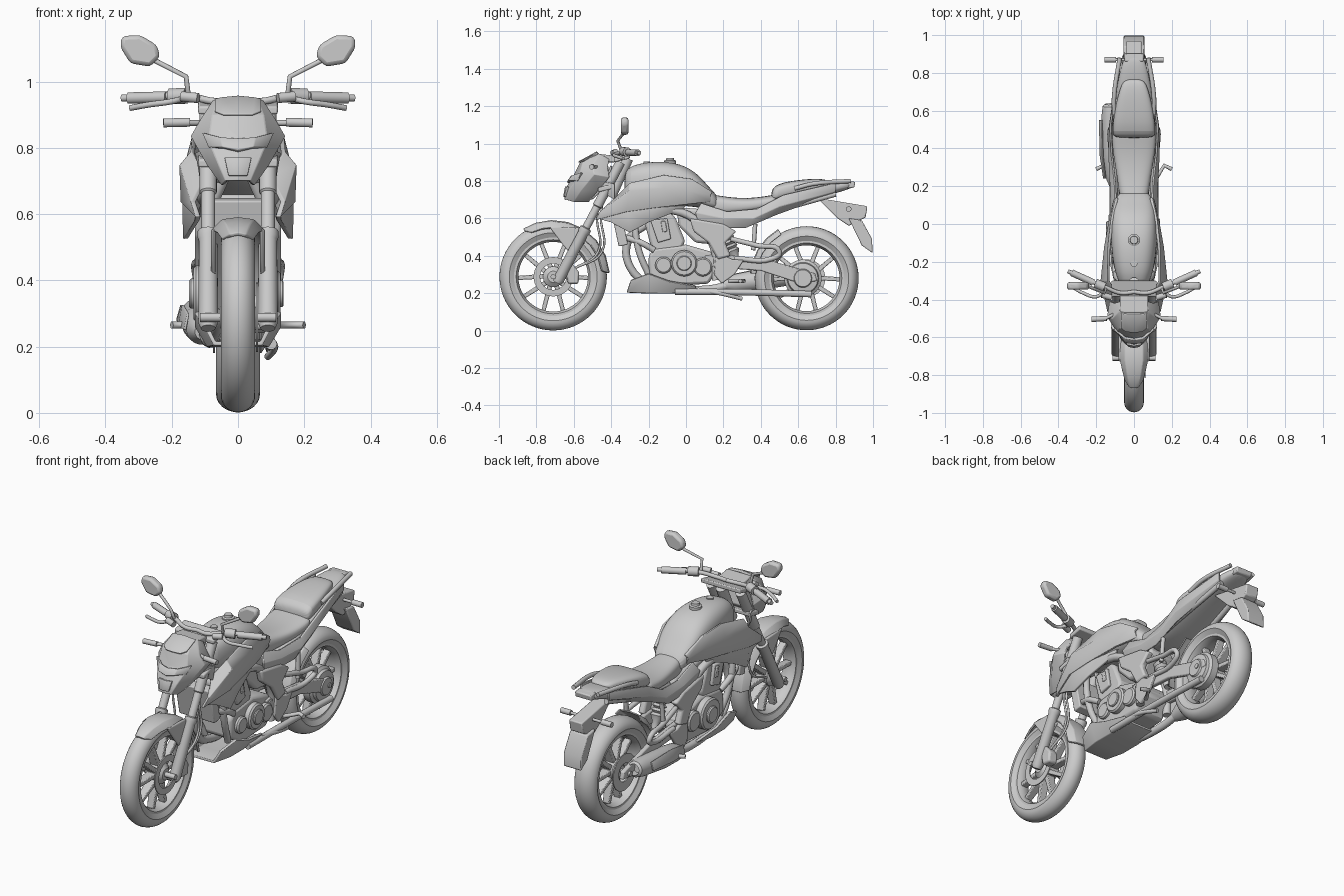
import bpy, bmesh
from math import sin, cos, radians, pi
from mathutils import Vector


def finish(name, bm, mirror=False, solid=0, bevel=0, sub=0):
    bmesh.ops.remove_doubles(bm, verts=bm.verts, dist=1e-5)
    bmesh.ops.recalc_face_normals(bm, faces=bm.faces)
    me = bpy.data.meshes.new(name)
    bm.to_mesh(me)
    bm.free()
    ob = bpy.data.objects.new(name, me)
    bpy.context.collection.objects.link(ob)
    if mirror:
        ob.modifiers.new("Mirror", 'MIRROR')
    if solid:
        m = ob.modifiers.new("Solidify", 'SOLIDIFY')
        m.thickness, m.offset = solid, 0
    if bevel:
        m = ob.modifiers.new("Bevel", 'BEVEL')
        m.width, m.segments, m.limit_method = bevel, 2, 'ANGLE'
    if sub:
        ob.modifiers.new("Subdivision", 'SUBSURF').levels = sub
    return ob


def slab(name, pts, lo, hi, axis='x', bevel=.006, mirror=False):
    """Extruded outline: (y,z) along x, or (x,z) along y."""
    bm = bmesh.new()
    at = lambda p, d: (d, p[0], p[1]) if axis == 'x' else (p[0], d, p[1])
    a = [bm.verts.new(at(p, lo)) for p in pts]
    b = [bm.verts.new(at(p, hi)) for p in pts]
    bm.faces.new(a)
    bm.faces.new(b[::-1])
    for i in range(len(pts)):
        j = (i + 1) % len(pts)
        bm.faces.new((a[i], a[j], b[j], b[i]))
    return finish(name, bm, mirror, bevel=bevel)


def skin(name, rails, solid=.012, mirror=True, bevel=.003):
    """Sheet panel spanned between rails of equal length."""
    bm = bmesh.new()
    v = [[bm.verts.new(p) for p in r] for r in rails]
    for r, s in zip(v, v[1:]):
        for i in range(len(r) - 1):
            bm.faces.new((r[i], r[i + 1], s[i + 1], s[i]))
    return finish(name, bm, mirror, solid, bevel)


def loft(name, secs, power=.7, n=20):
    """Body along y from sections (y, half width, z low, z high)."""
    bm = bmesh.new()
    se = lambda c: (abs(c) ** power) * (1 if c > 0 else -1)
    rings = []
    for y, w, z0, z1 in secs:
        rings.append([bm.verts.new((w * se(cos(2 * pi * k / n)), y,
                      (z0 + z1) / 2 + (z1 - z0) / 2 * se(sin(2 * pi * k / n)))) for k in range(n)])
    for r, s in zip(rings, rings[1:]):
        for k in range(n):
            bm.faces.new((r[k], r[(k + 1) % n], s[(k + 1) % n], s[k]))
    bm.faces.new(rings[0])
    bm.faces.new(rings[-1])
    return finish(name, bm, sub=2)


def turned(name, p, d, prof, steps=32, closed=False, mirror=False):
    """Lathe (distance, radius) profile about the axis from p along d."""
    bm = bmesh.new()
    q = Vector((1, 0, 0)).rotation_difference(Vector(d))
    rings = [[bm.verts.new(Vector(p) + q @ Vector((a, r * cos(2 * pi * k / steps), r * sin(2 * pi * k / steps))))
              for k in range(steps)] for a, r in prof]
    pairs = list(zip(rings, rings[1:])) + ([(rings[-1], rings[0])] if closed else [])
    for r, s in pairs:
        for k in range(steps):
            bm.faces.new((r[k], r[(k + 1) % steps], s[(k + 1) % steps], s[k]))
    bmesh.ops.dissolve_degenerate(bm, dist=1e-6, edges=bm.edges)
    return finish(name, bm, mirror)


def disc(name, x0, x1, y, z, r):
    w = x1 - x0
    c = min(.008, abs(w) / 3)
    return turned(name, (x0, y, z), (1, 0, 0),
                  [(0, 0), (0, r), (w - (c if w > 0 else -c), r), (w, r - c), (w, 0)])


def tube(name, pts, r, mirror=False, smooth=True):
    cu = bpy.data.curves.new(name, 'CURVE')
    cu.dimensions, cu.bevel_depth, cu.bevel_resolution, cu.use_fill_caps = '3D', r, 3, True
    cu.resolution_u = 6
    s = cu.splines.new('BEZIER')
    s.bezier_points.add(len(pts) - 1)
    for b, p in zip(s.bezier_points, pts):
        b.co = p
        b.handle_left_type = b.handle_right_type = 'AUTO' if smooth else 'VECTOR'
    ob = bpy.data.objects.new(name, cu)
    bpy.context.collection.objects.link(ob)
    if mirror:
        ob.modifiers.new("Mirror", 'MIRROR')
    return ob


def wheel(name, y, z, R, w, ri):
    rc = ri + .025
    arc = [(w * sin(radians(t)), rc + (R - rc) * cos(radians(t))) for t in range(-90, 91, 15)]
    turned(name + "_tyre", (0, y, z), (1, 0, 0), [(-w * .75, ri)] + arc + [(w * .75, ri)], 64, True)
    h = w * .75
    turned(name + "_rim", (0, y, z), (1, 0, 0), [(-h, ri + .006), (-h, ri - .012), (-h * .5, ri - .024),
           (h * .5, ri - .024), (h, ri - .012), (h, ri + .006)], 64, True)
    turned(name + "_hub", (-.055, y, z), (1, 0, 0), [(0, 0), (0, .03), (.02, .055), (.09, .055), (.11, .03), (.11, 0)])
    bm = bmesh.new()
    for i in range(10):
        side = 1 if i % 2 else -1
        a0, a1 = (radians(72 * (i // 2) + 90 + side * o) for o in (13, 20))
        v = []
        for a, r, t, hw in ((a0, .04, .013, .027), (a1, ri - .015, .011, .018)):
            u, n = Vector((0, cos(a), sin(a))), Vector((0, -sin(a), cos(a)))
            v.append([bm.verts.new(Vector((sx * hw, y, z)) + u * r + n * (sn * t))
                      for sx, sn in ((-1, -1), (1, -1), (1, 1), (-1, 1))])
        for k in range(4):
            bm.faces.new((v[0][k], v[0][(k + 1) % 4], v[1][(k + 1) % 4], v[1][k]))
    finish(name + "_spokes", bm, bevel=.004)


# wheels, brakes, final drive
FY, FZ, RY, RZ = -.71, .288, .645, .28
wheel("front_wheel", FY, FZ, .287, .052, .21)
wheel("rear_wheel", RY, RZ, .278, .066, .2)
turned("front_brake_disc", (.055, FY, FZ), (1, 0, 0), [(0, .07), (0, .105), (.006, .105), (.006, .07)], 40, True)
turned("rear_brake_disc", (-.075, RY, RZ), (1, 0, 0), [(0, .05), (0, .1), (.006, .1), (.006, .05)], 40, True)
slab("front_caliper", [(-.65, .34), (-.61, .36), (-.57, .31), (-.575, .25), (-.63, .25)], .045, .1, bevel=.01)
turned("rear_drum", (.03, RY - .02, RZ), (1, 0, 0), [(0, 0), (0, .1), (.04, .1), (.05, .085), (.065, .08), (.07, .05), (.08, .045), (.08, 0)])
for n, y, z in (("front_axle", FY, FZ), ("rear_axle", RY, RZ)):
    tube(n, [(-.115, y, z), (.115, y, z)], .014)

# front fork
F0, F1 = Vector((.09, -.69, .255)), Vector((.09, -.345, .91))
turned("fork_leg", F0, F1 - F0, [(0, 0), (0, .022), (.02, .03), (.30, .028), (.31, .032), (.33, .032),
       (.335, .021), (.46, .021), (.465, .026), (.73, .026), (.73, 0)], 24, mirror=True)
for n, z, y in (("lower_yoke", .74, -.435), ("upper_yoke", .9, -.35)):
    slab(n, [(y - .035, z), (y + .05, z + .02), (y + .05, z + .045), (y - .035, z + .025)], -.12, .12)
tube("steering_stem", [(0, -.40, .72), (0, -.31, .92)], .03)
for i in range(2):
    tube(f"front_hose_{i}", [(.07, -.40, .88), (.08, -.455 - i * .02, .62), (.08, -.45 - i * .02, .42), (.075, -.6, .33)], .006, i == 0)

# front mudguard
A = [122, 108, 92, 75, 58, 40, 22, 4]
arc = lambda y, z, x, R, an: [(x, y + R * cos(radians(a)), z + R * sin(radians(a))) for a in an]
tip = lambda rail, k: [(rail[0][0] * k,) + rail[0][1:], (rail[1][0] * (k + 1) / 2,) + rail[1][1:]] + rail[2:]
skin("front_mudguard", [arc(FY, FZ, 0, .297, A), tip(arc(FY, FZ, .045, .291, A), .5),
                        tip(arc(FY, FZ, .075, .262, [a * .93 + 3 for a in A]), .6)])
slab("mudguard_stay", [(-.73, .555), (-.57, .55), (-.54, .47), (-.61, .40), (-.66, .46)], .066, .082, mirror=True)

# handlebar and controls
tube("handlebar", [(0, -.36, .94), (.07, -.365, .94), (.15, -.335, .955), (.35, -.25, .95)], .011, True)
tube("grip", [(.215, -.31, .953), (.33, -.258, .95)], .018, True)
tube("switch_block", [(.155, -.335, .957), (.205, -.314, .955)], .025, True)
tube("brake_reservoir", [(.12, -.39, .95), (.17, -.375, .955)], .016, True)
tube("lever", [(.16, -.36, .95), (.2, -.385, .94), (.27, -.365, .93), (.325, -.335, .92)], .009, True)
tube("mirror_stem", [(.15, -.345, .96), (.157, -.365, 1.015), (.245, -.33, 1.06), (.29, -.33, 1.09)], .008, True, False)
slab("mirror_head", [(.235, 1.075), (.245, 1.11), (.295, 1.14), (.35, 1.137), (.356, 1.105), (.325, 1.055), (.265, 1.045)],
     -.348, -.308, 'y', .012, True)
slab("instrument_panel", [(-.49, .90), (-.47, .945), (-.38, .935), (-.38, .90)], -.075, .075)

# headlight cowl
skin("headlight_cowl", [
    [(0, -.47, .95), (0, -.56, .90), (0, -.595, .83), (0, -.635, .765), (0, -.645, .70)],
    [(.055, -.47, .947), (.075, -.55, .895), (.085, -.57, .82), (.06, -.615, .76), (.035, -.638, .70)],
    [(.072, -.46, .94), (.11, -.50, .88), (.137, -.49, .835), (.088, -.56, .75), (.045, -.60, .69)],
    [(.065, -.41, .92), (.10, -.42, .87), (.125, -.41, .82), (.085, -.47, .75), (.04, -.52, .69)]])
skin("upper_lamp", [[(0, -.61, .825), (0, -.632, .79)], [(.05, -.60, .83), (.045, -.625, .80)],
                    [(.105, -.555, .845), (.085, -.575, .80)]], .014)
skin("lower_lamp", [[(0, -.64, .77), (0, -.65, .715)], [(.04, -.632, .77), (.028, -.645, .715)]], .014)
skin("windscreen", [[(0, -.575, .90), (0, -.475, .955)], [(.045, -.57, .90), (.05, -.475, .95)],
                    [(.07, -.55, .91), (.07, -.47, .945)]], .008)
slab("headlight_back", [(-.60, .71), (-.55, .87), (-.42, .90), (-.40, .80), (-.5, .70)], -.06, .06)
tube("front_indicator_stalk", [(.09, -.47, .875), (.15, -.50, .875)], .009, True)
tube("front_indicator", [(.145, -.50, .877), (.225, -.505, .875)], .014, True)

# tank and shrouds
loft("fuel_tank", [(-.33, .06, .72, .83), (-.31, .085, .70, .88), (-.2, .115, .68, .905), (-.06, .125, .67, .905),
                   (.05, .12, .66, .855), (.12, .10, .65, .77), (.18, .08, .64, .71)], .75)
turned("filler_cap", (0, -.085, .89), (0, 0, 1), [(0, .032), (.018, .032), (.022, .022), (.034, .02), (.034, 0)])
turned("ignition_lock", (0, -.21, .88), (0, 0, 1), [(0, .018), (.025, .018), (.025, 0)])
mid = [(.135, -.46, .635), (.17, -.30, .745), (.15, -.12, .76), (.125, .02, .745), (.10, .13, .725)]
bot = [(.12, -.485, .59), (.165, -.32, .635), (.15, -.18, .655), (.125, 0, .675), (.085, .13, .69)]
skin("tank_shroud", [[(.095, -.37, .71), (.135, -.30, .785), (.132, -.12, .83), (.115, .03, .81), (.09, .14, .74)], mid, bot], .016)
skin("shroud_blade", [[(.12, -.47, .60), (.16, -.31, .64), (.145, -.17, .66), (.11, 0, .67)],
                      [(.125, -.40, .58), (.158, -.30, .525), (.14, -.2, .58), (.105, -.02, .65)]], .016)
skin("cowl_wing", [[(.10, -.46, .80), (.125, -.38, .785)], [(.095, -.45, .74), (.11, -.38, .70)]], .01)
slab("radiator", [(-.40, .64), (-.35, .65), (-.31, .46), (-.36, .45)], -.11, .11)

# frame
tube("down_tube", [(.03, -.33, .74), (.09, -.28, .58), (.09, -.25, .42), (.07, -.19, .28)], .018, True)
tube("main_spar", [(.04, -.35, .72), (.10, -.15, .66), (.10, .04, .60), (.095, .15, .44), (.09, .16, .27)], .022, True)
tube("subframe_tube", [(.10, .08, .54), (.10, .40, .62), (.07, .80, .73)], .015, True)
slab("frame_cover", [(.02, .60), (.2, .57), (.27, .53), (.21, .47), (.24, .40), (.17, .38), (.12, .47), (.04, .53)],
     .09, .13, mirror=True, bevel=.01)
slab("peg_plate", [(.16, .42), (.25, .38), (.31, .38), (.26, .30), (.19, .25), (.15, .30)], .10, .122, mirror=True)

# engine
slab("crankcase", [(-.2, .40), (-.17, .44), (.0, .46), (.14, .42), (.18, .34), (.12, .25), (-.1, .24), (-.2, .30)], -.095, .095, bevel=.015)
slab("cylinder", [(-.225, .59), (-.2, .615), (-.08, .63), (-.055, .60), (-.005, .48), (-.02, .44), (-.17, .42), (-.185, .44)],
     -.09, .09, bevel=.015)
slab("cylinder_cover", [(-.19, .59), (-.10, .60), (-.08, .49), (-.15, .47)], .08, .105, mirror=True)
slab("cylinder_slot", [(-.135, .585), (-.11, .585), (-.10, .53), (-.125, .525)], .10, .112, mirror=True, bevel=.004)
tube("coolant_hose", [(.08, -.33, .5), (.1, -.24, .47), (.09, -.17, .43)], .017, True)
for n, x0, x1, y, z, r in (("clutch_cover", .09, .128, -.01, .36, .07), ("clutch_cap", .125, .138, -.01, .36, .04),
                           ("sprocket_cover", .09, .12, .09, .34, .05), ("starter_cover", .09, .115, -.12, .35, .045),
                           ("generator_cover", -.09, -.135, -.03, .36, .085), ("generator_cap", -.13, -.148, -.03, .36, .045),
                           ("gear_cover", -.09, -.12, .09, .36, .055)):
    disc(n, x0, x1, y, z, r)
slab("airbox", [(-.05, .66), (.2, .64), (.24, .56), (.16, .46), (.05, .47), (-.04, .56)], -.08, .08, bevel=.015)
bx = [(-.315, .21), (-.2, .205), (-.08, .205), (.06, .215)]
skin("belly_pan", [[(0, y, z) for y, z in bx], [(x, y, z) for x, (y, z) in zip((.07, .09, .09, .08), bx)],
                   [(.10, -.295, .27), (.125, -.2, .305), (.125, -.09, .265), (.11, .05, .24)]], .014)

# exhaust
tube("exhaust_pipe", [(0, -.21, .57), (-.03, -.31, .48), (-.05, -.28, .31), (-.07, -.15, .24), (-.09, .1, .22), (-.10, .26, .25)], .021)
turned("muffler", (-.105, .2, .245), (-.02, .44, .06), [(0, 0), (0, .025), (.06, .048), (.18, .056), (.38, .05), (.43, .042),
       (.44, .03), (.40, .026), (.40, 0)], 28)
skin("muffler_shield", [[(-.15, .24, .30), (-.165, .36, .325), (-.17, .55, .325)],
                        [(-.16, .24, .25), (-.178, .36, .26), (-.183, .55, .28)]], .008, False)

# swingarm, chain, rear suspension
slab("swingarm", [(.10, .40), (.19, .41), (.45, .375), (.69, .305), (.70, .265), (.6, .255), (.4, .32), (.12, .34)], .078, .104, mirror=True)
tube("swingarm_pivot", [(-.11, .14, .37), (.11, .14, .37)], .025)
tube("lower_chain_case", [(.1, -.06, .208), (.1, .3, .205), (.1, .67, .195)], .018)
turned("shock_absorber", (0, .18, .60), (0, .1, -.25), [(0, 0), (0, .022)] +
       [(.03 + i * .012, .038 if i % 2 else .026) for i in range(14)] + [(.22, .02), (.26, .02), (.26, 0)], 20)
H = [120, 135, 150, 165, 175]
skin("wheel_hugger", [arc(RY, RZ, 0, .30, H), arc(RY, RZ, .06, .295, H), arc(RY, RZ, .078, .27, H)], .008)
tube("peg_bracket", [(.105, .24, .49), (.12, .38, .455), (.125, .50, .42), (.115, .46, .385), (.105, .26, .385)], .014, True)
tube("rear_grab_strut", [(.11, .37, .57), (.115, .36, .43)], .012, True)
tube("foot_peg", [(.11, .23, .265), (.16, .31, .265), (.2, .29, .265)], .011, True, False)
tube("side_stand", [(.10, .06, .22), (.11, .2, .195), (.09, .30, .17)], .011)

# seats and tail
loft("rider_seat", [(.09, .06, .63, .735), (.16, .08, .61, .725), (.25, .09, .62, .71), (.36, .11, .63, .708),
                    (.46, .12, .65, .725), (.49, .11, .67, .73)])
loft("pillion_seat", [(.455, .10, .69, .74), (.475, .118, .69, .785), (.6, .105, .72, .807), (.72, .075, .75, .815), (.77, .05, .765, .80)], .6)
loft("tail_body", [(.20, .08, .58, .63), (.35, .11, .59, .655), (.5, .122, .64, .725), (.68, .098, .70, .775),
                   (.82, .075, .74, .805), (.90, .045, .765, .80)], .75)
skin("side_panel", [[(.095, .08, .68), (.10, .22, .635), (.118, .38, .65), (.125, .52, .725), (.085, .80, .79)],
                    [(.118, .05, .63), (.122, .2, .60), (.13, .36, .60), (.13, .50, .665), (.085, .80, .745)],
                    [(.105, .07, .56), (.11, .2, .55), (.115, .32, .55), (.11, .48, .62), (.065, .78, .73)]], .012)
tube("grab_rail", [(.105, .58, .76), (.105, .68, .785), (.075, .88, .80)], .012, True)
slab("tail_lamp", [(.86, .80), (.905, .795), (.90, .765), (.86, .76)], -.05, .05)
slab("plate_hanger", [(.70, .71), (.97, .665), (.96, .605), (.93, .59), (.87, .56), (.81, .60)], -.04, .04)
slab("number_plate", [(.87, .60), (.94, .59), (.995, .49), (.997, .415), (.94, .455)], -.055, .055)
tube("rear_indicator_stalk", [(.03, .87, .65), (.10, .87, .65)], .008, True)
tube("rear_indicator", [(.095, .87, .65), (.155, .87, .65)], .015, True)

# smooth shading with sharp creases
for ob in bpy.context.scene.objects:
    ob.select_set(ob.type == 'MESH')
    if ob.type == 'MESH':
        bpy.context.view_layer.objects.active = ob
bpy.ops.object.shade_smooth_by_angle(angle=radians(35))
